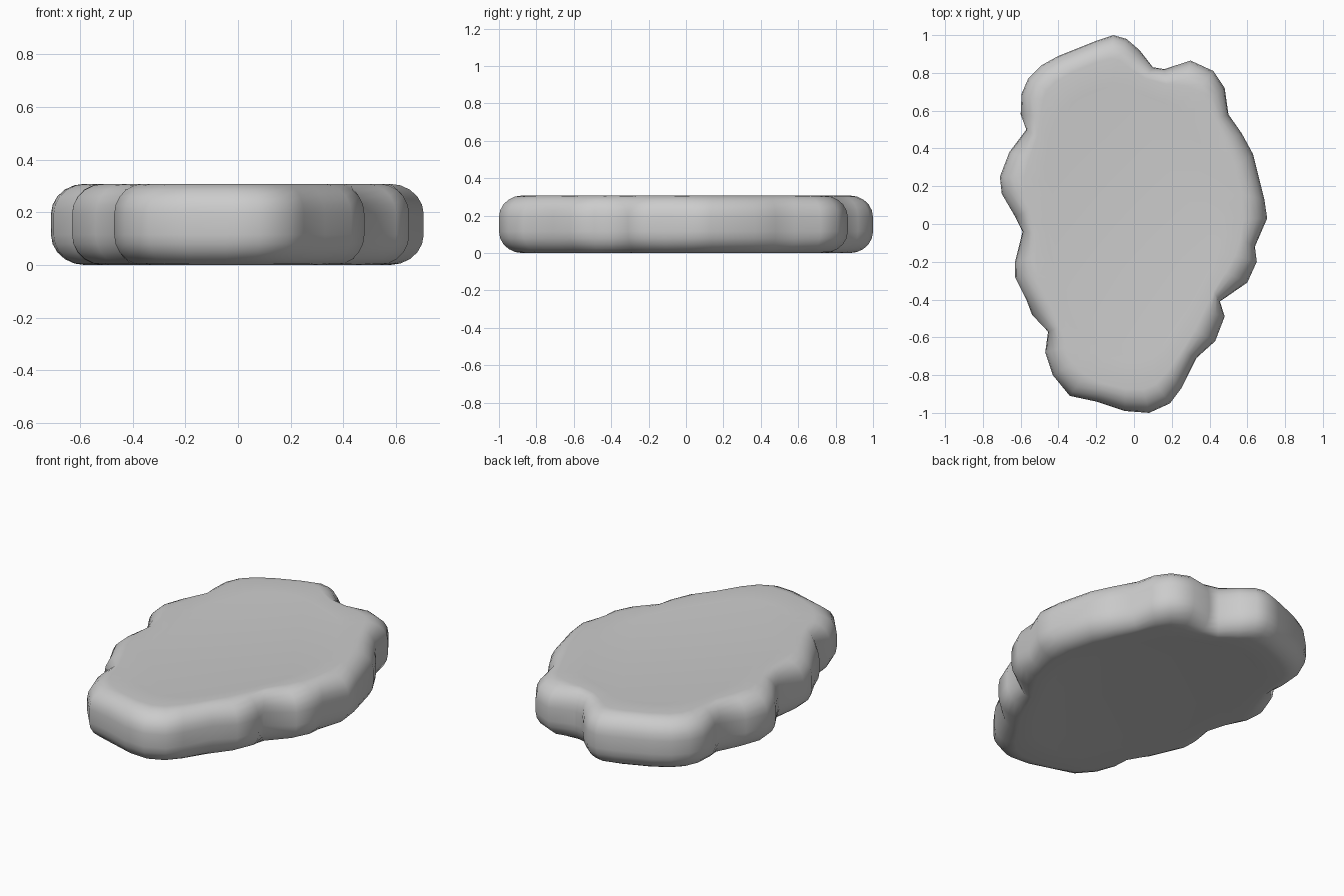
import bpy, bmesh, math
from mathutils import Vector

if "Cube" in bpy.data.objects:
    bpy.data.objects.remove(bpy.data.objects["Cube"])

# Lumpy outline seen from above, counter-clockwise
OUTLINE = [
    (-.11, 1.0), (-.2, .97), (-.4, .89), (-.49, .84), (-.56, .77), (-.595, .69),
    (-.6, .58), (-.57, .5), (-.66, .38), (-.71, .25), (-.7, .16), (-.63, .04),
    (-.59, -.04), (-.63, -.2), (-.63, -.28), (-.57, -.4), (-.54, -.48), (-.455, -.57),
    (-.47, -.68), (-.43, -.8), (-.34, -.91), (-.2, -.94), (-.05, -.99), (.08, -1.0),
    (.19, -.95), (.25, -.87), (.33, -.71), (.43, -.62), (.48, -.49), (.455, -.41),
    (.6, -.31), (.65, -.2), (.64, -.12), (.705, .03), (.69, .13), (.63, .37),
    (.57, .48), (.5, .58), (.48, .72), (.42, .81), (.3, .865), (.16, .82),
    (.1, .83), (.03, .92), (-.04, .98)]


def smoothed(pts, times):
    n = len(pts)
    for _ in range(times):
        pts = [pts[i] * .5 + (pts[i - 1] + pts[(i + 1) % n]) * .25 for i in range(n)]
    return pts


def inset(pts, d):
    n = len(pts)
    out = []
    for i, p in enumerate(pts):
        t = (pts[(i + 1) % n] - pts[i - 1]).normalized()
        out.append(p + Vector((-t.y, t.x)) * d)
    return out


outer = [Vector(p) for p in OUTLINE]
rim = inset(smoothed(outer, 2), .10)            # crest of the rounded edge
plate = [p * .86 for p in smoothed(rim, 4)]     # border of the flat middle

# Rounded edge as rings from the bottom crest to the top crest
H, R = .308, .115
rings = [(plate, 0, .012)]
steps = 5
arc = [(1 - math.sin(a), R - R * math.cos(a))
       for a in (math.pi / 2 * k / steps for k in range(steps + 1))]
loops = [(t, z) for t, z in arc] + [(t, H - z) for t, z in reversed(arc)]

bm = bmesh.new()


def add_ring(pts, z):
    return [bm.verts.new((p.x, p.y, z)) for p in pts]


all_rings = [add_ring(plate, .012)]
for t, z in loops:
    all_rings.append(add_ring([o.lerp(r, t) for o, r in zip(outer, rim)], z))
all_rings.append(add_ring(plate, .297))

n = len(outer)
for a, b in zip(all_rings, all_rings[1:]):
    for i in range(n):
        j = (i + 1) % n
        bm.faces.new((a[i], a[j], b[j], b[i]))
bm.faces.new(list(reversed(all_rings[0])))
bm.faces.new(all_rings[-1])
bmesh.ops.recalc_face_normals(bm, faces=bm.faces)
for f in bm.faces:
    f.smooth = True

mesh = bpy.data.meshes.new("flat_stone")
bm.to_mesh(mesh)
bm.free()
stone = bpy.data.objects.new("flat_stone", mesh)
bpy.context.collection.objects.link(stone)
